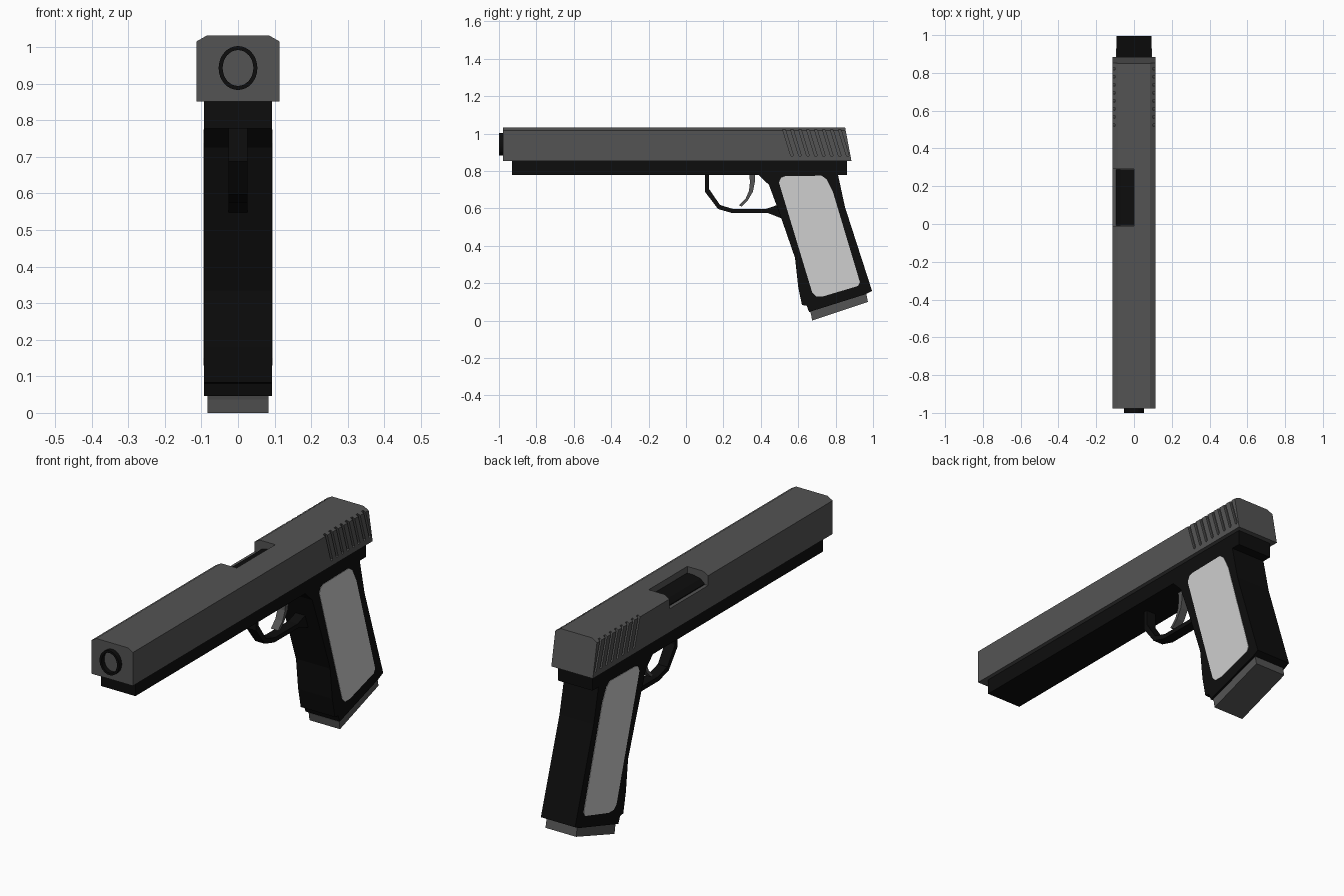
import bpy, bmesh, math

if "Cube" in bpy.data.objects:
    bpy.data.objects.remove(bpy.data.objects["Cube"])


def material(name, v):
    m = bpy.data.materials.new(name)
    m.diffuse_color = (v, v, v, 1)
    m.use_nodes = True
    m.node_tree.nodes["Principled BSDF"].inputs["Base Color"].default_value = m.diffuse_color
    return m


BLACK = material("matte black", 0.004)
GREY = material("dark grey", 0.088)
LIGHT = material("light grey", 0.62)


def prisms(name, profiles, axis, a, b, mat):
    """Extrude profiles between a and b; axis 'x' takes (y, z) points, 'y' takes (x, z)."""
    bm = bmesh.new()
    for pts in profiles:
        rings = [[bm.verts.new((t, p, q) if axis == 'x' else (p, t, q)) for p, q in pts]
                 for t in (a, b)]
        bm.faces.new(rings[0])
        bm.faces.new(rings[1][::-1])
        n = len(pts)
        for i in range(n):
            j = (i + 1) % n
            bm.faces.new((rings[0][i], rings[1][i], rings[1][j], rings[0][j]))
    bmesh.ops.recalc_face_normals(bm, faces=bm.faces)
    me = bpy.data.meshes.new(name)
    bm.to_mesh(me)
    bm.free()
    me.materials.append(mat)
    ob = bpy.data.objects.new(name, me)
    bpy.context.collection.objects.link(ob)
    return ob


def cut(target, cutter):
    mod = target.modifiers.new(cutter.name, 'BOOLEAN')
    mod.operation = 'DIFFERENCE'
    mod.solver = 'EXACT'
    mod.object = cutter
    cutter.hide_render = True
    cutter.hide_viewport = False
    cutter.display_type = 'WIRE'


# Slide: chamfered bar with a raked rear face
slide = prisms("slide", [[(-0.113, 0.852), (0.113, 0.852), (0.113, 1.016),
                          (0.085, 1.032), (-0.085, 1.032), (-0.113, 1.016)]],
               'y', -0.978, 0.885, GREY)
for v in slide.data.vertices:
    if v.co.y > 0:
        v.co.y -= (v.co.z - 0.852) * 0.19

# Ejection port opening on the left of the top
cut(slide, prisms("port_cutter", [[(-0.2, 0.968), (0.0, 0.968), (0.0, 1.1), (-0.2, 1.1)]],
                  'y', -0.01, 0.29, GREY))

# Slanted grip grooves on both sides of the slide
grooves = []
for i in range(8):
    y = 0.512 + 0.0425 * i
    grooves.append([(y + 0.048, 0.882), (y + 0.054, 0.876), (y + 0.062, 0.882),
                    (y + 0.007, 1.06), (y - 0.007, 1.06)])
for side, a, b in (("right", 0.101, 0.2), ("left", -0.2, -0.101)):
    cut(slide, prisms(side + "_groove_cutter", grooves, 'x', a, b, GREY))

# Barrel chamber seen in the port
prisms("chamber", [[(-0.095, 0.94), (-0.095, 0.972), (-0.072, 0.992), (-0.035, 1.0),
                    (0.0, 1.0), (0.0, 0.94)]], 'y', -0.009, 0.289, BLACK)

# Muzzle ring: oval open tube in front of the slide
bm = bmesh.new()
N = 32
loops = []
for rx, rz, y in ((0.053, 0.06, -0.97), (0.053, 0.06, -1.0),
                  (0.042, 0.049, -1.0), (0.042, 0.049, -0.97)):
    loops.append([bm.verts.new((rx * math.cos(2 * math.pi * i / N), y,
                                0.943 + rz * math.sin(2 * math.pi * i / N)))
                  for i in range(N)])
for k in range(4):
    p, q = loops[k], loops[(k + 1) % 4]
    for i in range(N):
        j = (i + 1) % N
        bm.faces.new((p[i], p[j], q[j], q[i]))
bmesh.ops.recalc_face_normals(bm, faces=bm.faces)
ring_mesh = bpy.data.meshes.new("muzzle_ring")
bm.to_mesh(ring_mesh)
bm.free()
ring_mesh.materials.append(BLACK)
bpy.context.collection.objects.link(bpy.data.objects.new("muzzle_ring", ring_mesh))

# Frame rail and grip in one side profile
prisms("frame", [[(-0.93, 0.853), (-0.93, 0.778), (0.39, 0.778), (0.444, 0.725),
                  (0.49, 0.6), (0.52, 0.517), (0.583, 0.335), (0.6, 0.18), (0.62, 0.083),
                  (0.645, 0.08), (0.658, 0.046), (0.963, 0.142), (0.995, 0.158),
                  (0.85, 0.607), (0.813, 0.778), (0.86, 0.778), (0.86, 0.853)]],
       'x', -0.093, 0.093, BLACK)

# Grip panels, one thin plate per side
panel = [(0.497, 0.738), (0.508, 0.764), (0.53, 0.772), (0.725, 0.775), (0.752, 0.755),
         (0.785, 0.69), (0.93, 0.205), (0.92, 0.185), (0.735, 0.13), (0.695, 0.13),
         (0.675, 0.15), (0.655, 0.215)]
for side, s in (("right", 1), ("left", -1)):
    prisms(side + "_grip_panel", [panel], 'x', s * 0.09, s * 0.095, LIGHT)

# Magazine base plate
prisms("magazine_base", [[(0.66, 0.06), (0.668, 0.036), (0.674, 0.0), (0.973, 0.1),
                          (0.963, 0.148)]], 'x', -0.083, 0.083, GREY)

# Trigger guard strap
prisms("trigger_guard", [[(0.102, 0.79), (0.102, 0.688), (0.171, 0.597), (0.246, 0.575),
                          (0.438, 0.575), (0.515, 0.545), (0.5, 0.622), (0.428, 0.597),
                          (0.251, 0.597), (0.182, 0.618), (0.123, 0.704), (0.123, 0.79)]],
       'x', -0.026, 0.026, BLACK)

# Curved trigger
prisms("trigger", [[(0.338, 0.79), (0.342, 0.74), (0.337, 0.695), (0.318, 0.65),
                    (0.283, 0.617), (0.297, 0.61), (0.332, 0.645), (0.358, 0.69),
                    (0.368, 0.74), (0.368, 0.79)]], 'x', -0.02, 0.02, GREY)
